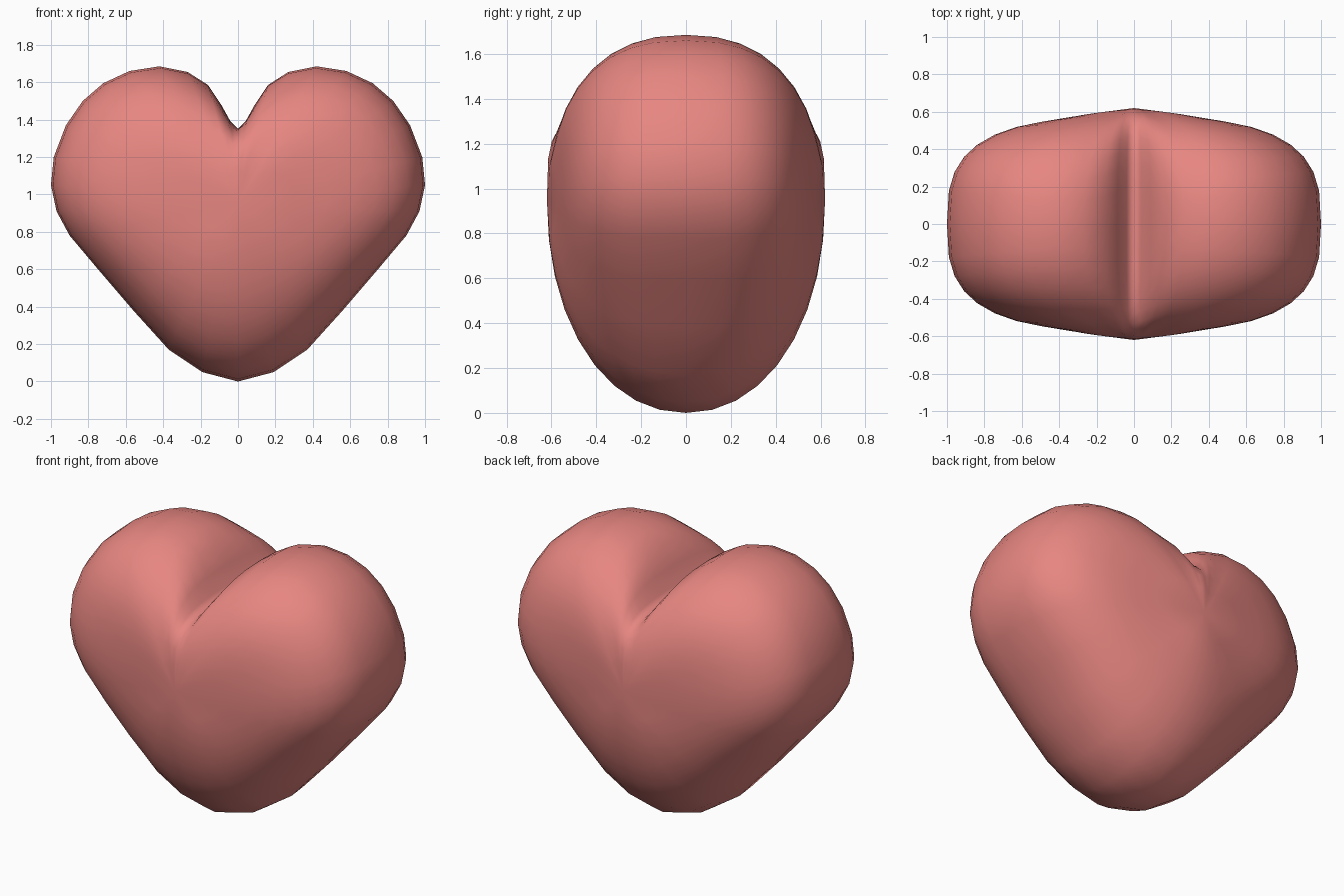
import bpy, bmesh, math

if "Cube" in bpy.data.objects:
    bpy.data.objects.remove(bpy.data.objects["Cube"])

# Right half of the front outline, from the bottom tip to the notch (x, z)
HALF = [(0, 0), (0.19, 0.05), (0.37, 0.17), (0.56, 0.38), (0.74, 0.59),
        (0.90, 0.78), (0.97, 0.91), (1.0, 1.05), (0.985, 1.2), (0.92, 1.37),
        (0.83, 1.5), (0.72, 1.595), (0.58, 1.66), (0.42, 1.685), (0.27, 1.655),
        (0.16, 1.585), (0.09, 1.48), (0.04, 1.39), (0, 1.35)]
OUTLINE = HALF + [(-x, z) for x, z in HALF[-2:0:-1]]
CZ, DEPTH, RINGS = 0.95, 0.62, 9


def section(x, z, a):
    """Point on the rounded front-to-rim section towards outline point (x, z)."""
    dx, dz = x, z - CZ
    side = dx * dx / (dx * dx + dz * dz)
    notch = max(0, 1 - abs(x) / 0.3) ** 2 if z > CZ else 0
    n = 2.1 + 0.9 * side + 1.3 * notch
    r = math.sin(a) ** (2 / n)
    y = DEPTH * max(0, math.cos(a)) ** (2 / n)
    y *= 1 - 0.08 * side * math.sin(min(1, r / 0.45) * math.pi / 2) ** 2
    # the notch fades out towards the middle of the face
    dz += 0.13 * notch * (1 - r * r)
    return dx * r, y, CZ + dz * r


bm = bmesh.new()
n_out = len(OUTLINE)
rim = [bm.verts.new((x, 0, z)) for x, z in OUTLINE]

# Front and back cushions share the rim
for sign in (-1, 1):
    outer = rim
    for k in range(RINGS - 1, 0, -1):
        a = k / RINGS * math.pi / 2
        ring = []
        for x, z in OUTLINE:
            px, py, pz = section(x, z, a)
            ring.append(bm.verts.new((px, sign * py, pz)))
        for i in range(n_out):
            j = (i + 1) % n_out
            bm.faces.new((outer[i], outer[j], ring[j], ring[i]))
        outer = ring
    centre = bm.verts.new((0, sign * DEPTH, CZ))
    for i in range(n_out):
        bm.faces.new((outer[i], outer[(i + 1) % n_out], centre))

bmesh.ops.recalc_face_normals(bm, faces=bm.faces)
for f in bm.faces:
    f.smooth = True
mesh = bpy.data.meshes.new("heart")
bm.to_mesh(mesh)
bm.free()

heart = bpy.data.objects.new("heart", mesh)
bpy.context.collection.objects.link(heart)
mat = bpy.data.materials.new("soft_red")
mat.diffuse_color = (0.8, 0.24, 0.22, 1)
mat.use_nodes = True
mat.node_tree.nodes["Principled BSDF"].inputs["Base Color"].default_value = mat.diffuse_color
mesh.materials.append(mat)
